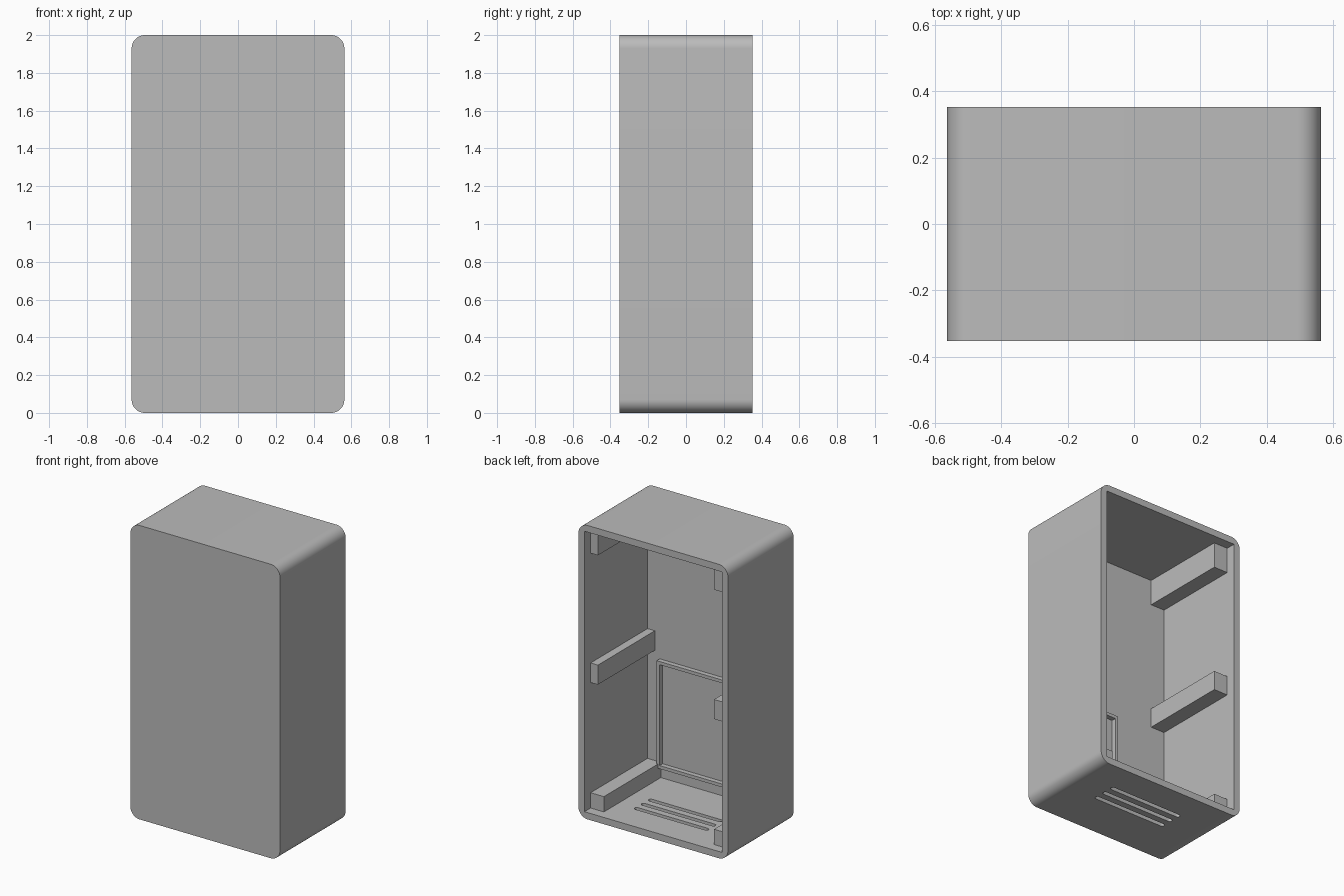
import bpy, bmesh
from mathutils import Vector

if "Cube" in bpy.data.objects:
    bpy.data.objects.remove(bpy.data.objects["Cube"], do_unlink=True)

W, D, H = 0.563, 0.353, 2.0      # half width, half depth, height
WALL, FRONT = 0.046, -0.325      # wall thickness, inner face of front panel
INNER = W - WALL

grey = bpy.data.materials.new("plain grey")
grey.use_nodes = True
grey.diffuse_color = (0.5, 0.5, 0.5, 1)
grey.node_tree.nodes["Principled BSDF"].inputs["Base Color"].default_value = grey.diffuse_color


def box(name, lo, hi, radius=0.0, axis=1, segments=12):
    """Box between two corners; edges along the axis are rounded by radius."""
    lo, hi = Vector(lo), Vector(hi)
    bm = bmesh.new()
    bmesh.ops.create_cube(bm, size=1)
    for v in bm.verts:
        v.co = (lo + hi) / 2 + v.co * (hi - lo)
    if radius:
        edges = [e for e in bm.edges
                 if abs((e.verts[0].co - e.verts[1].co)[axis]) > 1e-4]
        bmesh.ops.bevel(bm, geom=edges, offset=radius, segments=segments,
                        profile=0.5, affect='EDGES')
    mesh = bpy.data.meshes.new(name)
    bm.to_mesh(mesh)
    bm.free()
    mesh.materials.append(grey)
    obj = bpy.data.objects.new(name, mesh)
    bpy.context.collection.objects.link(obj)
    return obj


def select(obj):
    bpy.ops.object.select_all(action='DESELECT')
    obj.select_set(True)
    bpy.context.view_layer.objects.active = obj


def cut(obj, cutter):
    cutter.hide_render = True
    mod = obj.modifiers.new("cut", 'BOOLEAN')
    mod.operation, mod.solver, mod.object = 'DIFFERENCE', 'EXACT', cutter
    select(obj)
    bpy.ops.object.modifier_apply(modifier=mod.name)
    bpy.data.objects.remove(cutter, do_unlink=True)


# Shell, open at the back
shell = box("shell", (-W, -D, 0), (W, D, H), 0.07)
cut(shell, box("cavity", (-INNER, FRONT, WALL), (INNER, D + 0.1, H - WALL)))

# Three rounded vent slots in the bottom
for y in (-0.02, 0.055, 0.13):
    cut(shell, box("slot", (-0.26, y - 0.015, -0.1), (0.295, y + 0.015, 0.1),
                   0.0149, axis=2, segments=6))
select(shell)
bpy.ops.object.shade_smooth_by_angle()

# Mounting rails along both side walls: name, bottom, top, left width, right width
rails = [("bottom", WALL, 0.15, 0.1, 0.105),
         ("middle", 0.9, 1.033, 0.055, 0.105),
         ("top", 1.78, H - WALL, 0.055, 0.105)]
for name, z0, z1, left, right in rails:
    box(name + "_left_rail", (INNER - left, FRONT, z0), (INNER, 0.287, z1))
    box(name + "_right_rail", (-INNER, FRONT, z0), (-INNER + right, 0.287, z1))

# Raised rectangular frame on the inside of the front panel
x0, x1, z0, z1, rim = -0.117, 0.425, 0.122, 0.852, 0.022
frame = box("inner_frame", (x0, FRONT, z0), (x1, FRONT + 0.033, z1))
cut(frame, box("frame_opening", (x0 + rim, FRONT - 0.1, z0 + rim),
               (x1 - rim, FRONT + 0.1, z1 - rim)))
